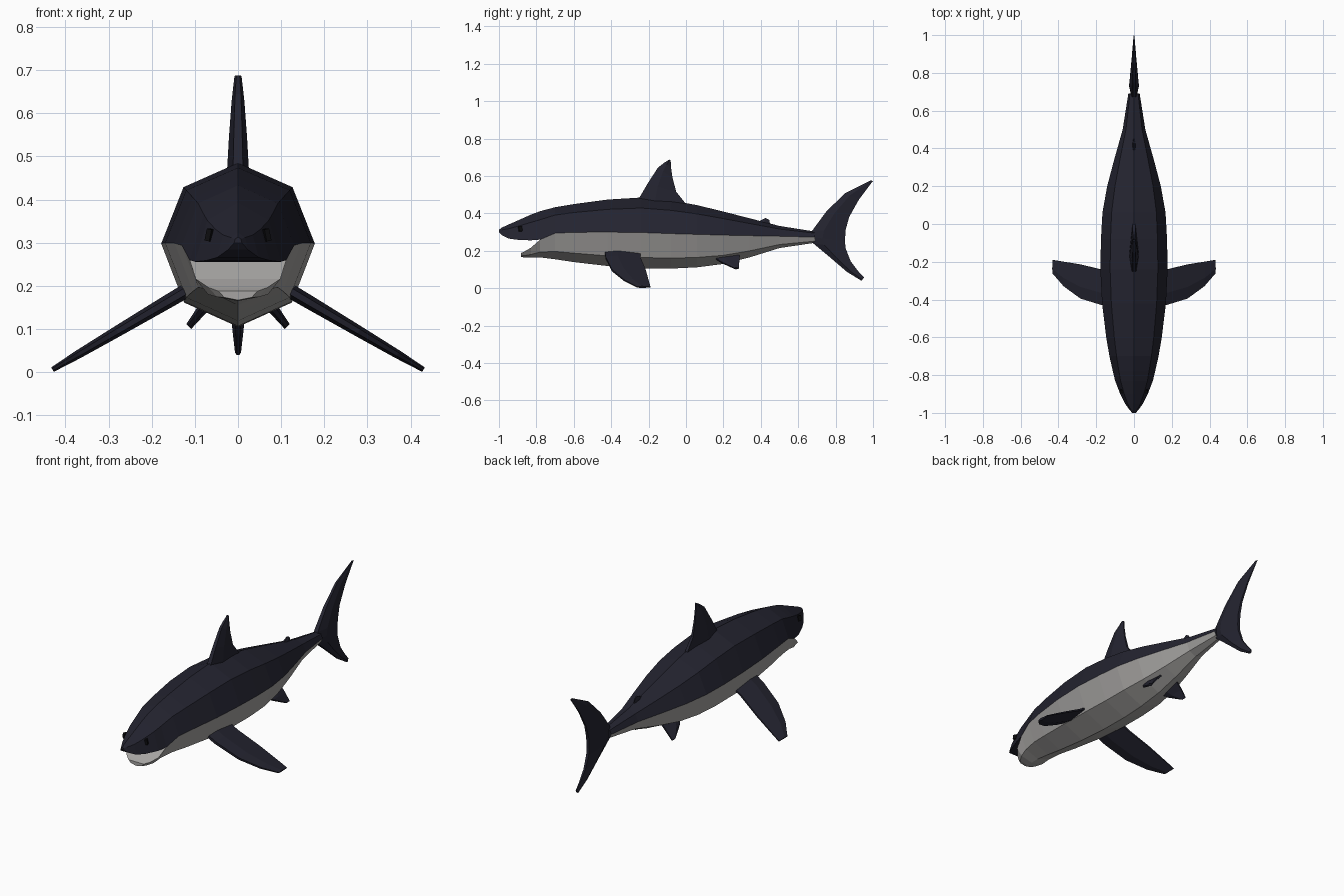
import bpy, bmesh
from mathutils import Vector

cube = bpy.data.objects.get("Cube")
if cube:
    bpy.data.objects.remove(cube, do_unlink=True)


def material(name, rgb):
    m = bpy.data.materials.new(name)
    m.use_nodes = True
    m.diffuse_color = (*rgb, 1)
    bsdf = m.node_tree.nodes["Principled BSDF"]
    bsdf.inputs["Base Color"].default_value = (*rgb, 1)
    bsdf.inputs["Roughness"].default_value = 0.8
    return m


DARK = material("dark navy skin", (0.017, 0.017, 0.029))
LIGHT = material("pale grey belly", (0.38, 0.37, 0.36))
EYE = material("black eye", (0.004, 0.004, 0.005))


def loft(name, rings, mats, cap_start=True, cap_end=True, rule=None):
    """Skin a list of closed rings of points; rule(i) picks the material of side i."""
    bm = bmesh.new()
    vs = [[bm.verts.new(p) for p in ring] for ring in rings]
    n = len(vs[0])
    for a, b in zip(vs, vs[1:]):
        for i in range(n):
            j = (i + 1) % n
            f = bm.faces.new((a[i], a[j], b[j], b[i]))
            f.material_index = rule(i) if rule else 0
    if cap_start:
        bm.faces.new(vs[0][::-1])
    if cap_end:
        bm.faces.new(vs[-1])
    bmesh.ops.recalc_face_normals(bm, faces=bm.faces)
    me = bpy.data.meshes.new(name)
    bm.to_mesh(me)
    bm.free()
    for m in mats:
        me.materials.append(m)
    ob = bpy.data.objects.new(name, me)
    bpy.context.collection.objects.link(ob)
    return ob


def upper(y, top, hw, side):
    """Upper half of an octagonal section, left side to right side."""
    d = side + 0.7 * (top - side)
    return [(hw, y, side), (0.71 * hw, y, d), (0, y, top), (-0.71 * hw, y, d), (-hw, y, side)]


def lower(y, bottom, hw, side):
    """Lower half of the section, right side to left side."""
    return upper(y, bottom, -hw, side)


# Body: y, top, bottom, half width, height of the colour line
stations = [
    (-0.78, 0.412, 0.165, 0.112, 0.260), (-0.70, 0.433, 0.155, 0.130, 0.294),
    (-0.60, 0.450, 0.140, 0.147, 0.299), (-0.42, 0.474, 0.119, 0.169, 0.300),
    (-0.24, 0.485, 0.107, 0.178, 0.298), (-0.08, 0.470, 0.105, 0.175, 0.292),
    (0.06, 0.444, 0.112, 0.167, 0.288), (0.20, 0.410, 0.130, 0.142, 0.284),
    (0.34, 0.374, 0.165, 0.105, 0.281), (0.50, 0.333, 0.215, 0.060, 0.278),
    (0.69, 0.303, 0.243, 0.030, 0.273),
]
loft("body", [upper(y, t, w, s) + lower(y, b, w, s)[1:-1] for y, t, b, w, s in stations],
     [DARK, LIGHT], cap_start=False, rule=lambda i: 0 if i < 4 else 1)

# Snout with its flat dark palate, and the open lower jaw
loft("snout", [upper(*p) for p in [
    (-0.78, 0.412, 0.112, 0.260), (-0.83, 0.393, 0.100, 0.256), (-0.90, 0.362, 0.073, 0.259),
    (-0.95, 0.340, 0.048, 0.266), (-0.985, 0.324, 0.023, 0.284), (-1.0, 0.313, 0.009, 0.300)]],
    [DARK], cap_start=False)
loft("lower_jaw", [lower(*p) for p in [
    (-0.78, 0.165, 0.112, 0.260), (-0.83, 0.165, 0.098, 0.216),
    (-0.865, 0.165, 0.068, 0.196), (-0.882, 0.167, 0.045, 0.188)]],
    [LIGHT], cap_start=False)


def fin(name, sections, normal):
    """sections: (leading point, trailing point, half thickness); edges thinner than the middle."""
    n = Vector(normal).normalized()
    rings = []
    for lead, trail, t in sections:
        a, b = Vector(lead), Vector(trail)
        m = a.lerp(b, 0.35)
        rings.append([a + n * t * 0.45, m + n * t, b + n * t * 0.3,
                      b - n * t * 0.3, m - n * t, a - n * t * 0.45])
    return loft(name, rings, [DARK])


def upright_fin(name, rows):
    fin(name, [((0, ly, lz), (0, ty, tz), t) for ly, lz, ty, tz, t in rows], (1, 0, 0))


# Fins on the centre line: leading y z, trailing y z, half thickness
upright_fin("dorsal_fin", [
    (-0.27, 0.450, 0.02, 0.430, 0.025), (-0.25, 0.483, -0.005, 0.457, 0.025),
    (-0.205, 0.560, -0.052, 0.515, 0.021), (-0.150, 0.645, -0.072, 0.590, 0.015),
    (-0.115, 0.672, -0.080, 0.645, 0.011), (-0.090, 0.688, -0.082, 0.685, 0.008)])
upright_fin("rear_dorsal_fin", [
    (0.37, 0.350, 0.46, 0.335, 0.009), (0.405, 0.365, 0.448, 0.350, 0.008),
    (0.425, 0.376, 0.445, 0.366, 0.005)])
upright_fin("tail_fin_upper", [
    (0.665, 0.275, 0.850, 0.250, 0.026), (0.675, 0.308, 0.853, 0.310, 0.026),
    (0.750, 0.410, 0.872, 0.380, 0.019), (0.850, 0.508, 0.925, 0.475, 0.012),
    (0.985, 0.576, 1.000, 0.574, 0.003)])
upright_fin("tail_fin_lower", [
    (0.665, 0.275, 0.850, 0.250, 0.026), (0.680, 0.240, 0.853, 0.215, 0.025),
    (0.770, 0.165, 0.880, 0.145, 0.019), (0.860, 0.088, 0.920, 0.092, 0.012),
    (0.938, 0.040, 0.952, 0.057, 0.007)])

# Paired parts, built once for each side
for side, s in (("left", 1), ("right", -1)):
    # Pectoral fin: x, leading y, trailing y, half thickness
    rows = [(0.10, -0.435, -0.245, 0.017), (0.165, -0.43, -0.243, 0.016),
            (0.28, -0.395, -0.215, 0.013), (0.37, -0.330, -0.200, 0.010),
            (0.43, -0.262, -0.190, 0.006)]
    fin(side + "_pectoral_fin",
        [((s * x, l, 0.186 - 0.59 * (x - 0.125)), (s * x, t, 0.186 - 0.59 * (x - 0.125)), h)
         for x, l, t, h in rows], (s * 0.51, 0, 0.86))

    # Pelvic fin: x, z, leading y, trailing y, half thickness
    rows = [(0.05, 0.182, 0.13, 0.285, 0.014), (0.085, 0.143, 0.18, 0.285, 0.012),
            (0.114, 0.106, 0.258, 0.282, 0.008)]
    fin(side + "_pelvic_fin",
        [((s * x, l, z), (s * x, t, z), h) for x, z, l, t, h in rows], (s * 0.72, 0, 0.69))

    # Eye block set into the side of the snout
    bpy.ops.mesh.primitive_cube_add(size=1, location=(s * 0.066, -0.886, 0.318),
                                    rotation=(0, -s * 0.22, s * 0.4))
    eye = bpy.context.object
    eye.name = side + "_eye"
    eye.scale = (0.012, 0.018, 0.028)
    eye.data.materials.append(EYE)
